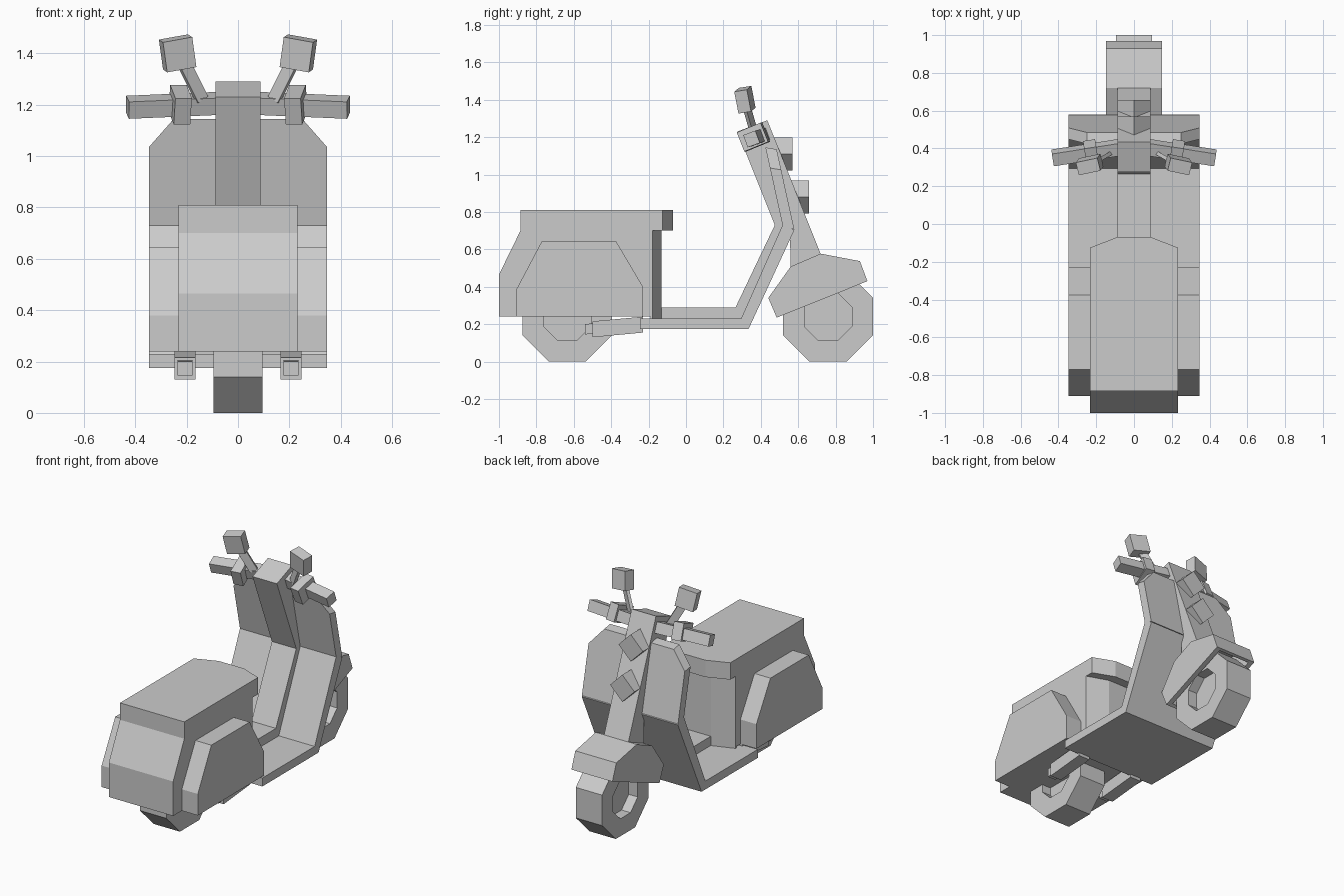
import bpy, bmesh, math
from mathutils import Vector, Matrix

cube = bpy.data.objects.get("Cube")
if cube:
    bpy.data.objects.remove(cube, do_unlink=True)

GREY = (0.6, 0.6, 0.6, 1)
grey = bpy.data.materials.new("plain grey")
grey.use_nodes = True
grey.diffuse_color = GREY
grey.node_tree.nodes["Principled BSDF"].inputs["Base Color"].default_value = GREY


def finish(name, bm):
    bmesh.ops.recalc_face_normals(bm, faces=bm.faces)
    mesh = bpy.data.meshes.new(name)
    bm.to_mesh(mesh)
    bm.free()
    mesh.materials.append(grey)
    obj = bpy.data.objects.new(name, mesh)
    bpy.context.collection.objects.link(obj)
    return obj


def extrude(name, points, offset):
    """Face through the points, pushed along the offset."""
    bm = bmesh.new()
    face = bm.faces.new([bm.verts.new(p) for p in points])
    geom = bmesh.ops.extrude_face_region(bm, geom=[face])["geom"]
    verts = [g for g in geom if isinstance(g, bmesh.types.BMVert)]
    bmesh.ops.translate(bm, verts=verts, vec=offset)
    return finish(name, bm)


def side(name, profile, x0, x1):
    return extrude(name, [(x0, y, z) for y, z in profile], (x1 - x0, 0, 0))


def plan(name, outline, z0, z1):
    return extrude(name, [(x, y, z0) for x, y in outline], (0, 0, z1 - z0))


def box(name, center, size, rot):
    bm = bmesh.new()
    bmesh.ops.create_cube(bm, size=1)
    bm.transform(Matrix.Translation(center) @ rot @ Matrix.Diagonal((*size, 1)))
    return finish(name, bm)


def bar(name, start, end, width, depth, roll=0):
    """Box running between two points, its local x along the bar."""
    a, b = Vector(start), Vector(end)
    rot = (b - a).to_track_quat('X', 'Z').to_matrix().to_4x4() @ Matrix.Rotation(roll, 4, 'X')
    return box(name, (a + b) / 2, ((b - a).length, width, depth), rot)


def mirror(obj):
    mod = obj.modifiers.new("mirror", 'MIRROR')
    mod.use_axis = (True, False, False)
    return obj


# Wheels: octagonal ring with a recessed hub plate
def wheel(name, y, radius, half_width):
    bm = bmesh.new()
    loops = []
    for x, r in ((-half_width, radius), (half_width, radius),
                 (half_width, 0.137), (-half_width, 0.137)):
        loop = []
        for i in range(8):
            a = math.radians(22.5 + 45 * i)
            loop.append(bm.verts.new((x, y + r * math.cos(a), 0.24 + r * math.sin(a))))
        loops.append(loop)
    for k in range(4):
        p, q = loops[k], loops[(k + 1) % 4]
        for i in range(8):
            j = (i + 1) % 8
            bm.faces.new((p[i], p[j], q[j], q[i]))
    finish(name + "_wheel", bm)
    hub = [(y + 0.14 * math.cos(math.radians(22.5 + 45 * i)),
            0.24 + 0.14 * math.sin(math.radians(22.5 + 45 * i))) for i in range(8)]
    side(name + "_hub", hub, -0.03, 0.03)


wheel("front", 0.76, 0.26, 0.095)
wheel("rear", -0.635, 0.26, 0.095)

# Rear body, its chamfered front, the seat and the side panels
side("rear_body", [(-1, 0.24), (-1, 0.465), (-0.885, 0.7), (-0.18, 0.7), (-0.18, 0.24)], -0.232, 0.232)
plan("body_front", [(-0.232, -0.19), (-0.232, -0.18), (-0.09, -0.13),
                    (0.09, -0.13), (0.232, -0.18), (0.232, -0.19)], 0.23, 0.7)
plan("seat", [(-0.232, -0.885), (-0.232, -0.125), (-0.09, -0.07),
              (0.09, -0.07), (0.232, -0.125), (0.232, -0.885)], 0.7, 0.81)
panel = [(-0.91, 0.24), (-0.91, 0.38), (-0.77, 0.645), (-0.375, 0.645), (-0.23, 0.4), (-0.23, 0.24)]
mirror(side("side_panel", panel, 0.23, 0.347))

# Footboard and leg shield
side("footboard", [(-0.245, 0.175), (0.335, 0.175), (0.58, 0.705), (0.516, 0.73),
                   (0.295, 0.23), (-0.245, 0.23)], -0.347, 0.347)
shield = [(-0.347, 0.72), (-0.347, 1.035), (-0.25, 1.145), (0.25, 1.145), (0.347, 1.035), (0.347, 0.72)]
extrude("leg_shield", [(x, 0.516 - 0.22 * (z - 0.73), z) for x, z in shield], (0, 0.06, -0.01))

# Raised centre spine with the steering column
side("centre_spine", [(-0.16, 0.2), (0.3, 0.2), (0.555, 0.7), (0.56, 0.505), (0.72, 0.575), (0.435, 1.29),
                      (0.275, 1.23), (0.475, 0.73), (0.265, 0.29), (-0.16, 0.29)], -0.088, 0.088)

# Front fender: two cheeks and a covering band
crown = [(0.485, 0.235), (0.44, 0.34), (0.56, 0.508), (0.72, 0.577), (0.93, 0.537), (0.97, 0.43)]
lining = [(0.95, 0.425), (0.91, 0.51), (0.72, 0.545), (0.58, 0.48), (0.475, 0.335), (0.505, 0.245)]
mirror(side("fender_cheek", crown, 0.115, 0.148))
side("fender_band", crown + lining, -0.115, 0.115)

# Diamond headlamps on the column
for name, z, y0, y1 in (("upper_lamp", 1.11, 0.42, 0.57), ("lower_lamp", 0.88, 0.5, 0.657)):
    r = 0.088
    extrude(name, [(r, y0, z), (0, y0, z + r), (-r, y0, z), (0, y0, z - r)], (0, y1 - y0, 0))

# Exhausts
mirror(side("exhaust", [(-0.5, 0.13), (-0.5, 0.215), (-0.23, 0.24), (-0.23, 0.155)], 0.165, 0.247))
mirror(side("exhaust_tip", [(-0.54, 0.145), (-0.54, 0.2), (-0.49, 0.205), (-0.49, 0.15)], 0.177, 0.235))

# Handlebars, lever blocks and mirrors
tilt = Matrix.Rotation(math.radians(22), 4, 'X')
mirror(bar("handlebar", (0.08, 0.405, 1.205), (0.43, 0.35, 1.19), 0.07, 0.07, math.radians(20)))
mirror(box("lever_block", (0.225, 0.36, 1.2), (0.065, 0.139, 0.11),
           Matrix.Rotation(math.radians(-9), 4, 'Z') @ tilt))
mirror(bar("mirror_stalk", (0.14, 0.365, 1.22), (0.21, 0.325, 1.36), 0.02, 0.05))
mirror(box("mirror_head", (0.235, 0.315, 1.4), (0.118, 0.07, 0.12),
           Matrix.Rotation(math.radians(-12), 4, 'Z') @ Matrix.Rotation(math.radians(10), 4, 'Y')
           @ Matrix.Rotation(math.radians(9), 4, 'X')))
